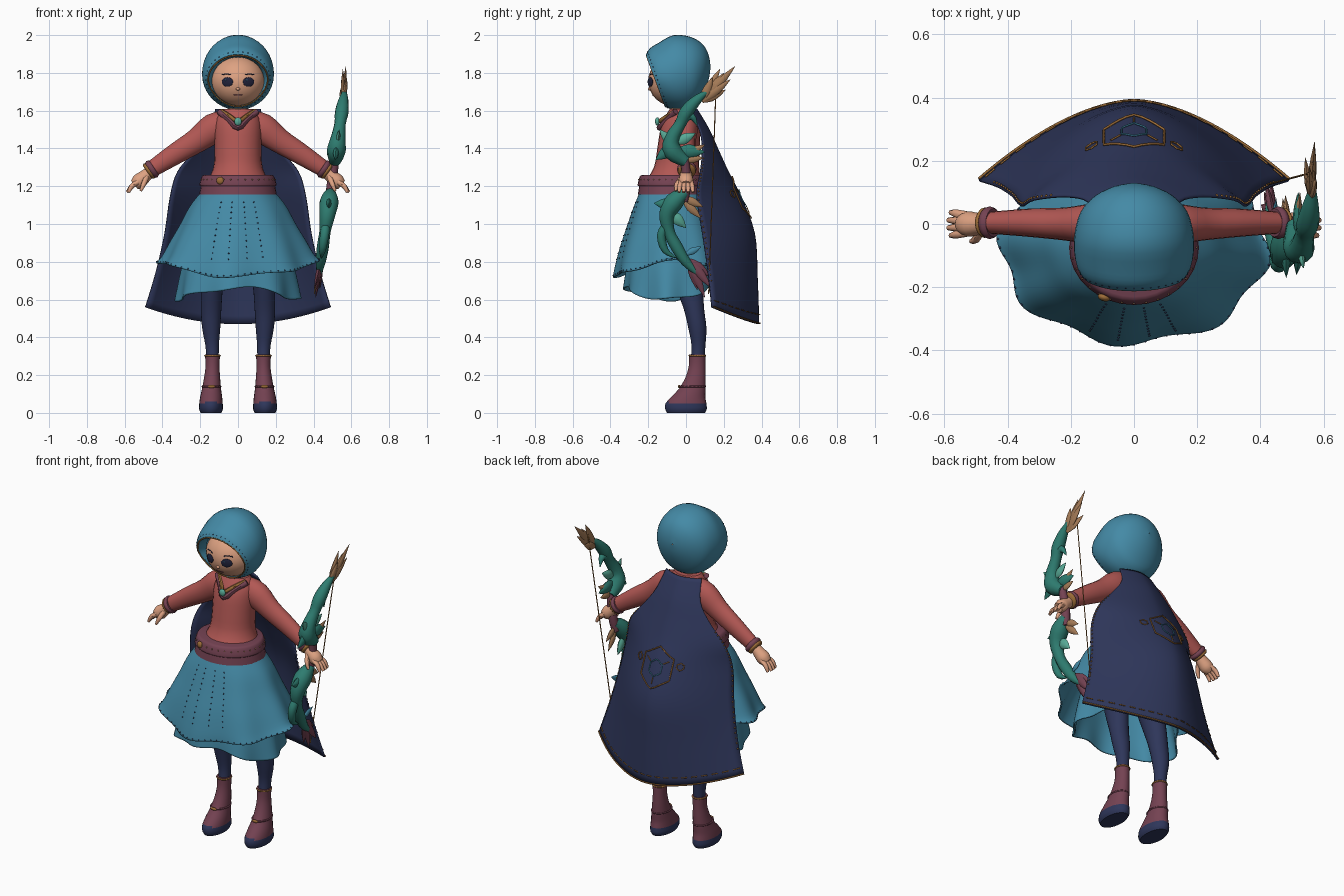
import bpy, bmesh, math
from mathutils import Vector, Matrix

if "Cube" in bpy.data.objects:
    bpy.data.objects.remove(bpy.data.objects["Cube"])


def colour(name, *rgb):
    lin = [((c / 255 + 0.055) / 1.055) ** 2.4 for c in rgb] + [1]
    m = bpy.data.materials.new(name)
    m.use_nodes = True
    m.diffuse_color = lin
    m.node_tree.nodes["Principled BSDF"].inputs["Base Color"].default_value = lin
    return m


BLUE = colour("teal blue cloth", 68, 138, 166)
SKIN = colour("skin", 222, 162, 130)
RED = colour("coral red cloth", 178, 88, 84)
MAROON = colour("maroon leather", 116, 66, 82)
NAVY = colour("navy cloth", 46, 54, 90)
GREEN = colour("bow green", 46, 124, 112)
GOLD = colour("gold trim", 156, 108, 56)
TAN = colour("feather tan", 166, 124, 88)
DARK = colour("eye dark", 32, 34, 58)
MINT = colour("gem mint", 88, 170, 150)


def finish(name, bm, mats, thick=0, rule=None):
    bmesh.ops.recalc_face_normals(bm, faces=bm.faces)
    me = bpy.data.meshes.new(name)
    bm.to_mesh(me)
    bm.free()
    for m in mats:
        me.materials.append(m)
    me.shade_smooth()
    me.set_sharp_from_angle(angle=math.radians(45))
    if rule:
        for p in me.polygons:
            p.material_index = rule(p.center)
    ob = bpy.data.objects.new(name, me)
    bpy.context.collection.objects.link(ob)
    if thick:
        ob.modifiers.new("thickness", "SOLIDIFY").thickness = thick


def sample(rows, t):
    """Smooth interpolation through control rows, t from 0 to 1."""
    n = len(rows) - 1
    i = min(int(t * n), n - 1)
    f = t * n - i
    p = [rows[max(0, min(n, i + k))] for k in (-1, 0, 1, 2)]
    return [b + f * (c - a) / 2 + f * f * (a - 2.5 * b + 2 * c - d / 2)
            + f ** 3 * (1.5 * (b - c) + (d - a) / 2) for a, b, c, d in zip(*p)]


def spread(rows, k=3):
    n = (len(rows) - 1) * k
    return [sample(rows, i / n) for i in range(n + 1)]


def loft(name, rings, *mats, closed=True, caps=True, **kw):
    bm = bmesh.new()
    vs = [[bm.verts.new(p) for p in ring] for ring in rings]
    n = len(vs[0])
    for a, b in zip(vs, vs[1:]):
        for i in range(n if closed else n - 1):
            j = (i + 1) % n
            bm.faces.new((a[i], a[j], b[j], b[i]))
    if caps:
        bm.faces.new(vs[0])
        bm.faces.new(vs[-1])
    finish(name, bm, mats, **kw)


def angles(n):
    return [math.tau * i / n for i in range(n)]


def stack(name, rows, *mats, sides=24, **kw):
    """Horizontal ellipses: z, x, y, rx, ry."""
    loft(name, [[(x + rx * math.cos(a), y + ry * math.sin(a), z) for a in angles(sides)]
                for z, x, y, rx, ry in spread(rows)], *mats, **kw)


def tube(name, pts, mat, sides=12, flat=1.0, k=3):
    """Swept round along x, y, z, radius."""
    pts = spread(pts, k)
    c = [Vector(p[:3]) for p in pts]
    d = [abs(v) for v in c[-1] - c[0]]
    ref = Vector([float(i == d.index(min(d))) for i in range(3)])
    rings = []
    for i, p in enumerate(pts):
        t = c[min(i + 1, len(c) - 1)] - c[max(i - 1, 0)]
        u = t.cross(ref).normalized()
        v = t.cross(u).normalized()
        r = max(p[3], 0.001)
        rings.append([c[i] + r * (math.cos(a) * u + flat * math.sin(a) * v) for a in angles(sides)])
    loft(name, rings, mat)


def leaf(name, a, b, r, mat, flat=0.5):
    a, b = Vector(a), Vector(b)
    tube(name, [(*a.lerp(b, f), r * w) for f, w in ((0, .4), (.35, 1), (.7, .7), (1, 0))], mat, 8, flat, 2)


def ball(name, loc, radii, mat, turn=0.0):
    bm = bmesh.new()
    m = Matrix.Translation(loc) @ Matrix.Rotation(turn, 4, "Z") @ Matrix.Diagonal((*radii, 1))
    bmesh.ops.create_uvsphere(bm, u_segments=24, v_segments=16, radius=1, matrix=m)
    finish(name, bm, [mat])


def dots(name, points, r, mat):
    bm = bmesh.new()
    for p in points:
        bmesh.ops.create_icosphere(bm, subdivisions=1, radius=r, matrix=Matrix.Translation(p))
    finish(name, bm, [mat])


def wire(name, pts, r, mat, cyclic=False):
    cu = bpy.data.curves.new(name, "CURVE")
    cu.dimensions = "3D"
    cu.bevel_depth, cu.bevel_resolution = r, 1
    sp = cu.splines.new("POLY")
    sp.points.add(len(pts) - 1)
    for q, p in zip(sp.points, pts):
        q.co = (*p, 1)
    sp.use_cyclic_u = cyclic
    cu.materials.append(mat)
    bpy.context.collection.objects.link(bpy.data.objects.new(name, cu))


# Hood: tilted rings from the back to the face opening and inside (y, rx, rz, zc, tilt, chin taper)
HOOD = [(.13, .002, .002, 1.83, 0, 0), (.12, .06, .065, 1.83, 0, 0), (.09, .122, .13, 1.82, 0, 0),
        (.04, .168, .178, 1.812, -.08, 0), (-.03, .188, .196, 1.804, -.18, 0), (-.09, .189, .178, 1.782, -.3, .03),
        (-.135, .179, .16, 1.77, -.35, .08), (-.16, .164, .14, 1.758, -.37, .14)]


def hood_ring(row, n=40):
    y, rx, rz, zc, tilt, taper = row
    return [(rx * math.cos(a) * (1 + taper * min(0, math.sin(a))), y + tilt * rz * math.sin(a),
             zc + rz * math.sin(a)) for a in angles(n)]


inner = [(-.152, .153, .131, 1.758, -.37, .14), (-.1, .138, .126, 1.757, -.3, .1)]
loft("hood", [hood_ring(r) for r in spread(HOOD) + inner], BLUE, caps=False)
wire("hood_trim", hood_ring((-.159, .158, .135, 1.758, -.37, .14)), .004, GOLD, True)
dots("hood_stitches", hood_ring((-.15, .171, .149, 1.763, -.36, .12), 40), .003, NAVY)


# Head and face
def on_face(x, z):
    return (x, -.06 - .14 * math.sqrt(1 - (x / .145) ** 2 - ((z - 1.757) / .135) ** 2), z)


ball("head", (0, -.06, 1.757), (.145, .14, .135), SKIN)
for side, tag in ((1, "left"), (-1, "right")):
    ball(tag + "_eye", on_face(side * .056, 1.752), (.032, .007, .025), DARK, side * .4)
    ball(tag + "_eye_glint", Vector(on_face(side * .056 - .01, 1.762)) - Vector((0, .007, 0)), (.004, .002, .004), BLUE)
    wire(tag + "_brow", [on_face(side * x, z) for x, z in ((.038, 1.79), (.06, 1.795), (.085, 1.79))], .003, DARK)
wire("mouth", [on_face(x, 1.682 + 4 * x * x) for x in (-.024, -.012, 0, .012, .024)], .0025, MAROON)
ball("nose", on_face(0, 1.715), (.011, .009, .008), SKIN)

# Torso, neck, collar and belt
stack("neck", [(1.55, 0, -.03, .055, .055), (1.66, 0, -.04, .05, .05)], SKIN)
stack("tunic", [(1.22, 0, -.07, .165, .15), (1.3, 0, -.05, .13, .12), (1.4, 0, -.04, .124, .112),
                (1.5, 0, -.03, .125, .106), (1.56, 0, -.025, .115, .09), (1.61, 0, -.02, .08, .065)], RED)
stack("tunic_hem", [(1.155, 0, -.075, .206, .18), (1.205, 0, -.075, .196, .172)], MAROON, sides=32)
stack("belt", [(1.2, 0, -.075, .2, .178), (1.21, 0, -.075, .204, .181), (1.25, 0, -.073, .192, .172),
               (1.26, 0, -.07, .18, .16)], MAROON, sides=32)
dots("belt_stitches", [(.197 * math.cos(a), -.074 + .177 * math.sin(a), 1.235) for a in angles(32)], .004, TAN)
ball("buckle", (-.095, -.232, 1.23), (.02, .012, .02), GOLD, -.3)
for name, w, z, drop, r, mat in (("collar", .1, 1.595, .085, .016, MAROON), ("necklace", .09, 1.6, .055, .011, GOLD)):
    tube(name, [(s * w, -.055 - .085 * (1 - abs(s)), z - drop * (1 - abs(s)), r) for s in (-1, -.5, 0, .5, 1)], mat, 8)
ball("gem", (0, -.152, 1.543), (.02, .012, .022), MINT)

# Skirt: flared folds over a shorter under layer (z, rx, ry, rise of the front hem)
SKIRT = [(1.18, .185, .165, 0), (1.1, .25, .198, 0), (1.0, .302, .232, 0), (.9, .352, .268, -.01),
         (.81, .395, .293, -.02), (.772, .42, .302, -.033)]
UNDER = [(.92, .26, .19, 0), (.76, .3, .235, .015), (.64, .325, .25, .04)]


def skirt_point(rows, a, t):
    z, rx, ry, rise = sample(rows, t)
    f = 1 + .045 * t * math.cos(8 * a + 1.12)
    return Vector((rx * f * math.cos(a), -.075 + ry * f * math.sin(a),
                   z - rise * math.cos(2 * a) + t * t * (.018 * math.sin(a) + .01 * math.cos(5 * a))))


for name, rows in (("skirt", SKIRT), ("under_skirt", UNDER)):
    loft(name, [[skirt_point(rows, a, i / 18) for a in angles(96)] for i in range(19)],
         BLUE, caps=False, thick=.008)
dots("skirt_hem_stitches", [skirt_point(SKIRT, a, .95) for a in angles(72)], .004, NAVY)
dots("skirt_seams", [skirt_point(SKIRT, -math.pi / 2 + d, i / 18)
                     for d in (-.38, -.13, .13, .36) for i in range(3, 14)], .004, NAVY)

# Cape (z, half width, edge y, centre y, centre drop)
CAPE = [(1.61, .12, .02, .06, 0), (1.5, .15, .075, .125, 0), (1.4, .22, .09, .17, 0), (1.28, .32, .08, .225, 0),
        (1.15, .36, .06, .29, 0), (.95, .39, .09, .365, 0), (.75, .435, .12, .38, .04), (.56, .492, .14, .388, .09)]


def cape_point(s, t, out=0.0):
    z, w, ye, yc, drop = sample(CAPE, t)
    return Vector((w * s, yc + (ye - yc) * abs(s) ** 1.7 + out, z - drop * (1 - s * s)))


def cape_at(x, z):
    t = min((i / 300 for i in range(301)), key=lambda q: abs(cape_point(0, q).z - z))
    return cape_point(x / sample(CAPE, t)[1], t, .005)


def hexagon(name, x, z, r, mat, bevel):
    c = [(x + r * math.sin(a), z + r * math.cos(a)) for a in angles(6)]
    wire(name, [cape_at(p[0] + (q[0] - p[0]) * f / 4, p[1] + (q[1] - p[1]) * f / 4)
                for p, q in zip(c, c[1:] + c[:1]) for f in range(4)], bevel, mat, True)


across = [i / 16 - 1 for i in range(33)]
loft("cape", [[cape_point(s, i / 28) for s in across] for i in range(29)], NAVY, closed=False, caps=False, thick=.008)
wire("cape_hem", [cape_point(s, .995, .004) for s in across], .004, GOLD)
for i in range(20):
    wire("cape_stitch_%d" % i, [cape_point((i + f) / 10 - 1, .96, .005) for f in (.2, .5, .8)], .003, GOLD)
hexagon("emblem_outer", 0, 1.14, .11, GOLD, .004)
hexagon("emblem_inner", 0, 1.14, .045, BLUE, .003)
for i, a in enumerate(angles(6)[1::2]):
    wire("emblem_ray_%d" % i, [cape_at(r * math.sin(a), 1.14 + r * math.cos(a)) for r in (.05, .085)], .003, GOLD)

# Legs, boots, arms and hands
for s, tag in ((1, "left"), (-1, "right")):
    dots(tag + "_cape_edge_stitches", [cape_point(s * .985, .35 + i / 50) for i in range(28)], .005, GOLD)
    hexagon(tag + "_emblem_mark", s * .135, 1.16, .02, GOLD, .003)
    stack(tag + "_leg", [(.29, s * .135, .062, .033, .036), (.36, s * .137, .066, .036, .037),
                         (.45, s * .142, .06, .048, .048), (.55, s * .142, .042, .054, .054),
                         (.7, s * .135, .01, .06, .075), (.9, s * .11, -.03, .08, .09)], NAVY)
    stack(tag + "_boot", [(0, s * .143, 0, .054, .1), (.02, s * .143, 0, .063, .11), (.05, s * .143, 0, .062, .108),
                          (.085, s * .142, .012, .058, .09), (.13, s * .14, .034, .05, .07),
                          (.19, s * .137, .051, .042, .053), (.25, s * .135, .059, .037, .044), (.31, s * .135, .06, .04, .043)],
          MAROON, NAVY, rule=lambda c: int(c.z < .048 - .09 * min(c.y, 0)))
    wire(tag + "_boot_cuff", [(s * .135 + .039 * math.cos(a), .06 + .042 * math.sin(a), .303) for a in angles(20)], .005, GOLD, True)
    wire(tag + "_boot_strap", [(s * .14 + .048 * math.cos(a), .034 + .068 * math.sin(a), .14) for a in angles(20)], .005, MAROON, True)
    ball(tag + "_boot_buckle", (s * .14, -.036, .14), (.02, .007, .009), GOLD)
    tube(tag + "_sleeve", [(s * .06, 0, 1.53, .07), (s * .13, 0, 1.505, .08), (s * .22, .0, 1.44, .065),
                           (s * .33, .004, 1.372, .056), (s * .46, .004, 1.288, .043)], RED, 16, .8)
    tube(tag + "_cuff", [(s * .444, .004, 1.298, .045), (s * .456, .004, 1.29, .052), (s * .468, .004, 1.282, .045)], MAROON, 16)
    tube(tag + "_cuff_trim", [(s * .466, .004, 1.284, .046), (s * .473, .004, 1.279, .048), (s * .48, .004, 1.274, .04)], GOLD, 16)
    tube(tag + "_palm", [(s * .455, 0, 1.287, .028), (s * .49, 0, 1.255, .034), (s * .525, 0, 1.225, .04),
                         (s * .548, 0, 1.206, .028)], SKIN, 12, 1.0)
    for i, y in enumerate((-.033, -.011, .011, .033)):
        tube(tag + "_finger_%d" % i, [(s * .53, y * .8, 1.222, .014), (s * .562, y, 1.2, .013),
                                      (s * (.588 - 8 * y * y), y * 1.1, 1.168, .008)], SKIN, 8)
    tube(tag + "_thumb", [(s * .485, -.02, 1.248, .015), (s * .5, -.048, 1.21, .013), (s * .515, -.055, 1.175, .007)], SKIN, 8)


# Bow held by the left hand, laid out in a leaning plane
def bow(y, z, dx=0.0):
    return (.413 + (z - .62) * .14 + dx, y, z)


def bow_tube(name, mat, pts, **kw):
    tube(name, [(*bow(y, z), r) for y, z, r in pts], mat, **kw)


bow_tube("bow_grip", MAROON, [(-.01, 1.12, .022), (0, 1.2, .026), (0, 1.28, .024), (-.01, 1.36, .022)])
bow_tube("bow_upper_limb", GREEN, [(0, 1.33, .03), (-.07, 1.385, .05), (-.075, 1.45, .04), (-.03, 1.53, .03),
                                   (.0, 1.59, .036), (.05, 1.65, .028), (.11, 1.7, .012)])
bow_tube("bow_lower_limb", GREEN, [(0, 1.17, .026), (-.06, 1.12, .05), (-.1, 1.05, .042), (-.09, .96, .03),
                                   (-.05, .88, .032), (0, .8, .026), (.07, .73, .012)])
bow_tube("bow_upper_curl", GREEN, [(-.06, 1.47, .025), (-.02, 1.55, .026), (.03, 1.57, .02), (.06, 1.52, .002)])
bow_tube("bow_lower_curl", GREEN, [(-.1, 1.0, .022), (-.13, .94, .024), (-.11, .86, .018), (-.05, .82, .002)])
for i, (a, b, r, mat) in enumerate((
        ((-.05, 1.42), (-.16, 1.34), .035, GREEN), ((-.07, 1.42), (-.14, 1.5), .024, MINT),
        ((-.04, 1.39), (.1, 1.38), .036, GREEN), ((-.03, 1.1), (-.17, 1.11), .036, GREEN),
        ((-.08, 1.06), (.0, .98), .03, MINT), ((-.05, 1.43), (.05, 1.48), .028, MINT),
        ((-.01, 1.36), (.1, 1.42), .022, TAN), ((-.01, 1.34), (.09, 1.35), .022, TAN),
        ((-.01, 1.12), (.08, 1.03), .022, TAN), ((-.01, 1.14), (.09, 1.09), .022, TAN),
        ((.0, .84), (.08, .88), .018, BLUE))):
    leaf("bow_leaf_%d" % i, bow(*a), bow(*b), r, mat)
for i, (y, z, dx) in enumerate(((.26, 1.835, 0), (.235, 1.765, .012), (.18, 1.82, -.014), (.14, 1.775, .014),
                                (.21, 1.71, -.012), (.2, 1.8, 0))):
    leaf("bow_top_feather_%d" % i, bow(.085, 1.65), bow(y, z, dx - .012), .024, TAN)
for i, (y, z, dx) in enumerate(((.1, .61, 0), (.135, .66, .015), (.06, .65, -.015), (.13, .72, -.01))):
    leaf("bow_bottom_feather_%d" % i, bow(.02, .81), bow(y, z, dx), .024, MAROON)
wire("bow_string", [bow(.16, 1.76, -.02), bow(.12, .63, -.01)], .003, GOLD)
